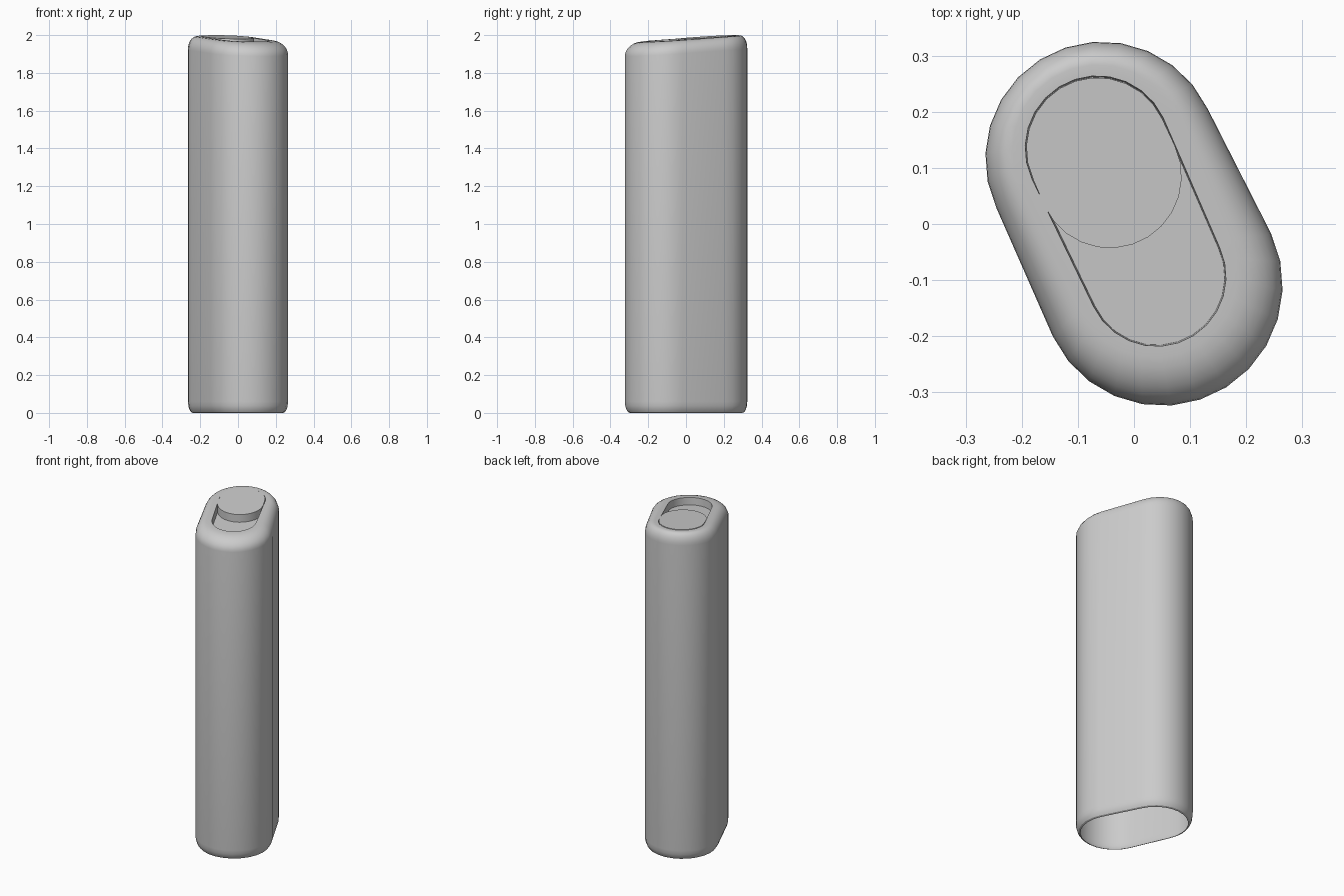
import bpy, math

if "Cube" in bpy.data.objects:
    bpy.data.objects.remove(bpy.data.objects["Cube"])

AXIS = math.radians(115.2)   # direction of the long axis seen from above
SEG = 13                     # sides per rounded end


def top_z(x, y):
    """Height of the slanted top plane."""
    return 1.98 + 0.065 * (x * math.cos(AXIS) + y * math.sin(AXIS))


def stadium(back, front):
    """Outline around two end circles (x, y, r), counter-clockwise."""
    pts = []
    for (cx, cy, r), start in ((back, AXIS - math.pi / 2), (front, AXIS + math.pi / 2)):
        for i in range(SEG + 1):
            a = start + math.pi * i / SEG
            pts.append((cx + r * math.cos(a), cy + r * math.sin(a)))
    return pts


def mix(p, q, t):
    return [(a[0] + (b[0] - a[0]) * t, a[1] + (b[1] - a[1]) * t) for a, b in zip(p, q)]


def below_top(outline, drop):
    return [(x, y, top_z(x, y) - drop) for x, y in outline]


def flat(outline, z):
    return [(x, y, z) for x, y in outline]


def loft(name, rings, cap_end=True):
    n = len(rings[0])
    verts = [v for ring in rings for v in ring]
    faces = []
    for k in range(len(rings) - 1):
        for i in range(n):
            j = (i + 1) % n
            faces.append((k * n + i, k * n + j, (k + 1) * n + j, (k + 1) * n + i))
    if cap_end:
        faces.append([(len(rings) - 1) * n + i for i in range(n)])
    mesh = bpy.data.meshes.new(name)
    mesh.from_pydata(verts, [], faces)
    obj = bpy.data.objects.new(name, mesh)
    bpy.context.collection.objects.link(obj)
    bpy.ops.object.select_all(action='DESELECT')
    obj.select_set(True)
    bpy.context.view_layer.objects.active = obj
    bpy.ops.object.shade_smooth_by_angle(angle=math.radians(32))
    return obj


outer = stadium((-0.057, 0.117, 0.208), (0.05, -0.109, 0.215))
rim = stadium((-0.064, 0.131, 0.153), (0.037, -0.09, 0.148))
hole = stadium((-0.065, 0.135, 0.129), (0.040, -0.094, 0.124))
foot = stadium((-0.057, 0.117, 0.182), (0.05, -0.109, 0.189))

# Shell: open rounded foot, straight sides, rounded shoulder, sunken top
rings = []
for i in range(5):
    a = math.pi / 2 * i / 4
    rings.append(flat(mix(foot, outer, math.sin(a)), 0.06 * (1 - math.cos(a))))
for i in range(8):
    a = math.pi / 2 * i / 7
    rings.append(below_top(mix(outer, rim, 1 - math.cos(a)), 0.07 * (1 - math.sin(a))))
rings.append(below_top(hole, 0.0))
rings.append(below_top(mix(hole, rim, -0.1), 0.045))
loft("body_shell", rings)

# Button filling the back end of the recess
button = stadium((-0.065, 0.134, 0.127), (-0.043, 0.085, 0.128))
loft("top_button", [below_top(button, 0.045), below_top(button, -0.002)])
